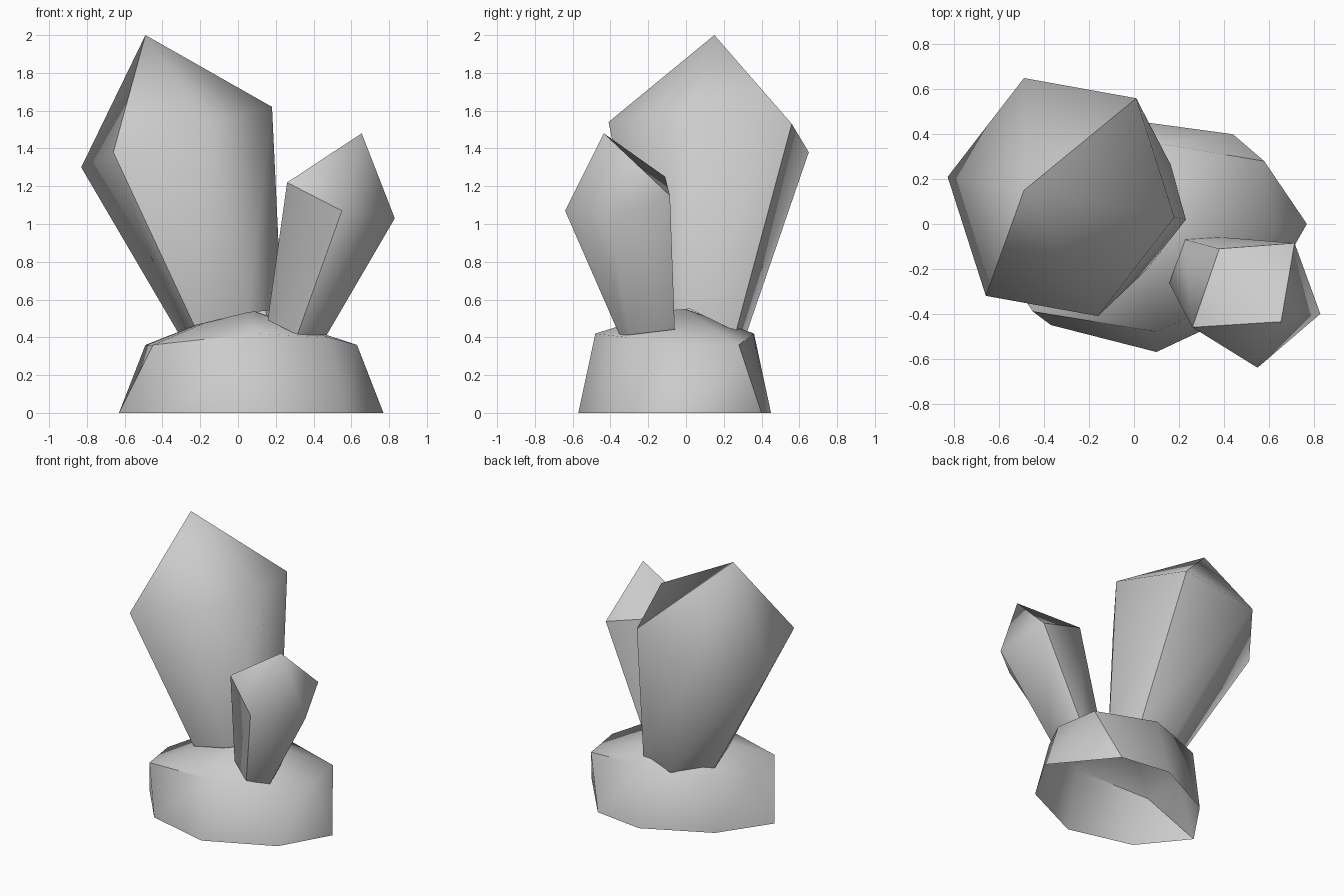
import bpy
import bmesh
from mathutils import Vector

default_cube = bpy.data.objects.get("Cube")
if default_cube:
    bpy.data.objects.remove(default_cube, do_unlink=True)

GREY = (0.6, 0.6, 0.6, 1.0)
stone = bpy.data.materials.new("stone_grey")
stone.use_nodes = True
stone.diffuse_color = GREY
stone.node_tree.nodes["Principled BSDF"].inputs["Base Color"].default_value = GREY


def pointed_shell(name, lower, upper, tip, seams, sink=0.0):
    """Loft a lower ring to an upper ring, close it with a tip and crease the named seams.

    Corners are named l0, l1, ... for the lower ring, u0, u1, ... for the upper ring, and tip.
    """
    bm = bmesh.new()
    corners = {"tip": bm.verts.new(tip)}
    count = len(lower)
    for i in range(count):
        low, up = Vector(lower[i]), Vector(upper[i])
        low += (low - up).normalized() * sink
        corners[f"l{i}"] = bm.verts.new(low)
        corners[f"u{i}"] = bm.verts.new(up)

    for i in range(count):
        j = (i + 1) % count
        for names in ((f"l{i}", f"l{j}", f"u{j}"),
                      (f"l{i}", f"u{j}", f"u{i}"),
                      (f"u{i}", f"u{j}", "tip")):
            face = bm.faces.new([corners[n] for n in names])
            face.smooth = True

    for seam in seams:
        path = seam.split()
        for a, b in zip(path, path[1:]):
            edge = bm.edges.get((corners[a], corners[b]))
            if edge:
                edge.smooth = False

    mesh = bpy.data.meshes.new(name)
    bm.to_mesh(mesh)
    bm.free()
    mesh.materials.append(stone)
    obj = bpy.data.objects.new(name, mesh)
    bpy.context.collection.objects.link(obj)
    return obj


# Hollow rock base, open underneath
pointed_shell(
    "rock_base",
    lower=[(.77, 0, 0), (.44, .40, 0), (.07, .45, 0), (-.39, .22, 0),
           (-.63, -.13, 0), (-.37, -.45, 0), (.10, -.57, 0), (.57, -.35, 0)],
    upper=[(.63, -.04, .36), (.58, .28, .36), (.10, .36, .42), (-.33, .22, .40),
           (-.49, -.12, .36), (-.45, -.39, .36), (.10, -.48, .42), (.48, -.31, .40)],
    tip=(.02, -.03, .56),
    seams=["l1 u1 u2", "l4 u5 u6"],
)

# Large crystal leaning to the right and back
pointed_shell(
    "large_crystal",
    lower=[(.23, .02, .57), (.16, .27, .45), (-.10, .32, .42),
           (-.32, .11, .43), (-.24, -.19, .48), (.05, -.21, .55)],
    upper=[(.18, .03, 1.62), (.01, .56, 1.53), (-.49, .65, 1.38),
           (-.83, .21, 1.30), (-.66, -.32, 1.38), (-.16, -.41, 1.54)],
    tip=(-.49, .15, 2),
    seams=["l1 u1 tip u4 l4"],
    sink=0.02,
)

# Small crystal leaning to the left and front
pointed_shell(
    "small_crystal",
    lower=[(.32, -.36, .43), (.48, -.30, .43), (.40, -.06, .46),
           (.23, -.07, .50), (.16, -.27, .51)],
    upper=[(.55, -.64, 1.07), (.83, -.40, 1.03), (.715, -.085, 1.15),
           (.38, -.11, 1.25), (.26, -.46, 1.22)],
    tip=(.655, -.435, 1.48),
    seams=["l0 u0 u4 tip u2 l2", "u2 u3 u4"],
    sink=0.02,
)
